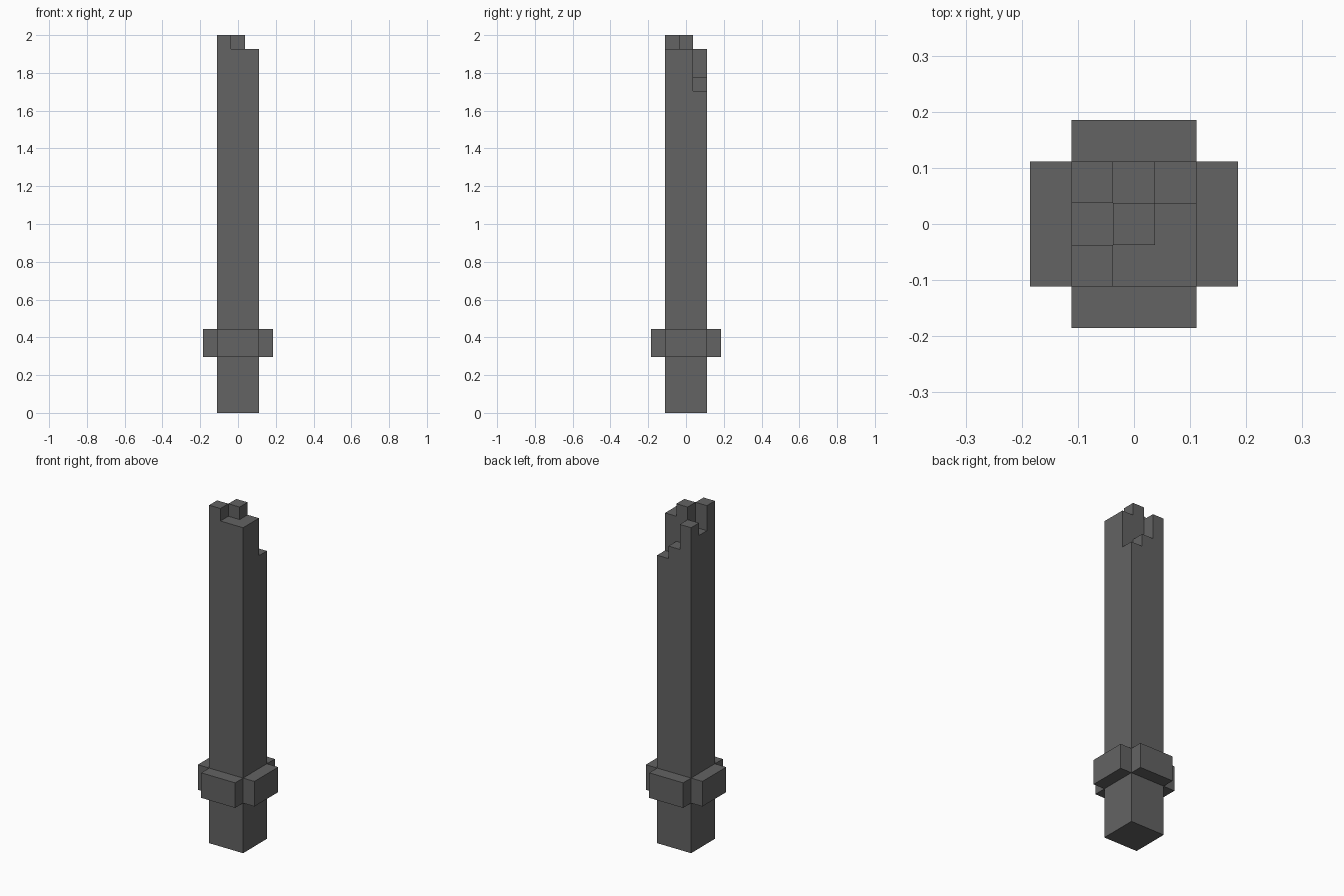
import bpy
import bmesh
from mathutils import Matrix, Vector

if "Cube" in bpy.data.objects:
    bpy.data.objects.remove(bpy.data.objects["Cube"], do_unlink=True)

UNIT = 2 / 27  # edge of one block

stone = bpy.data.materials.new("dark_grey_stone")
stone.use_nodes = True
colour = (0.125, 0.125, 0.125, 1)
stone.diffuse_color = colour
bsdf = stone.node_tree.nodes["Principled BSDF"]
bsdf.inputs["Base Color"].default_value = colour
bsdf.inputs["Roughness"].default_value = 0.9


def finish(name, bm):
    """Merge, clean and link a block-unit mesh as a named object."""
    bmesh.ops.remove_doubles(bm, verts=bm.verts, dist=0.001)
    bmesh.ops.dissolve_limit(bm, angle_limit=0.01, verts=bm.verts, edges=bm.edges)
    bmesh.ops.recalc_face_normals(bm, faces=bm.faces)
    bmesh.ops.scale(bm, vec=(UNIT,) * 3, verts=bm.verts)
    mesh = bpy.data.meshes.new(name)
    bm.to_mesh(mesh)
    bm.free()
    mesh.materials.append(stone)
    obj = bpy.data.objects.new(name, mesh)
    bpy.context.collection.objects.link(obj)
    return obj


def quad(bm, *points):
    bm.faces.new([bm.verts.new(p) for p in points])


# Shaft: three by three columns with a broken top, rows run front to back
heights = [[27, 26, 26],
           [25, 27, 26],
           [26, 24, 23]]


def height(col, row):
    return heights[row][col] if 0 <= col < 3 and 0 <= row < 3 else 0


bm = bmesh.new()
for row in range(3):
    for col in range(3):
        top = height(col, row)
        centre = Vector((col - 1, row - 1, 0))
        corners = [centre + Vector(c) / 2
                   for c in ((-1, -1, 0), (1, -1, 0), (1, 1, 0), (-1, 1, 0))]
        up = Vector((0, 0, 1))
        quad(bm, *[c + up * top for c in corners])
        quad(bm, *reversed(corners))
        # Walls rise from the neighbouring column, one block at a time
        for i, (dx, dy) in enumerate(((0, -1), (1, 0), (0, 1), (-1, 0))):
            a, b = corners[i], corners[(i + 1) % 4]
            for z in range(height(col + dx, row + dy), top):
                quad(bm, a + up * z, b + up * z, b + up * (z + 1), a + up * (z + 1))
finish("broken_shaft", bm)

# Collar: one block on each side of the shaft
for turn, side in enumerate(("front", "left", "back", "right")):
    bm = bmesh.new()
    bmesh.ops.create_cube(bm, size=1)
    bmesh.ops.scale(bm, vec=(3, 1, 2), verts=bm.verts)
    bmesh.ops.translate(bm, vec=(0, -2, 5), verts=bm.verts)
    # Open the face hidden against the shaft
    hidden = [f for f in bm.faces if f.normal.y > 0.9]
    bmesh.ops.delete(bm, geom=hidden, context="FACES_ONLY")
    bmesh.ops.rotate(bm, cent=(0, 0, 0), verts=bm.verts,
                     matrix=Matrix.Rotation(turn * 1.5707963, 3, "Z"))
    finish("collar_" + side, bm)
